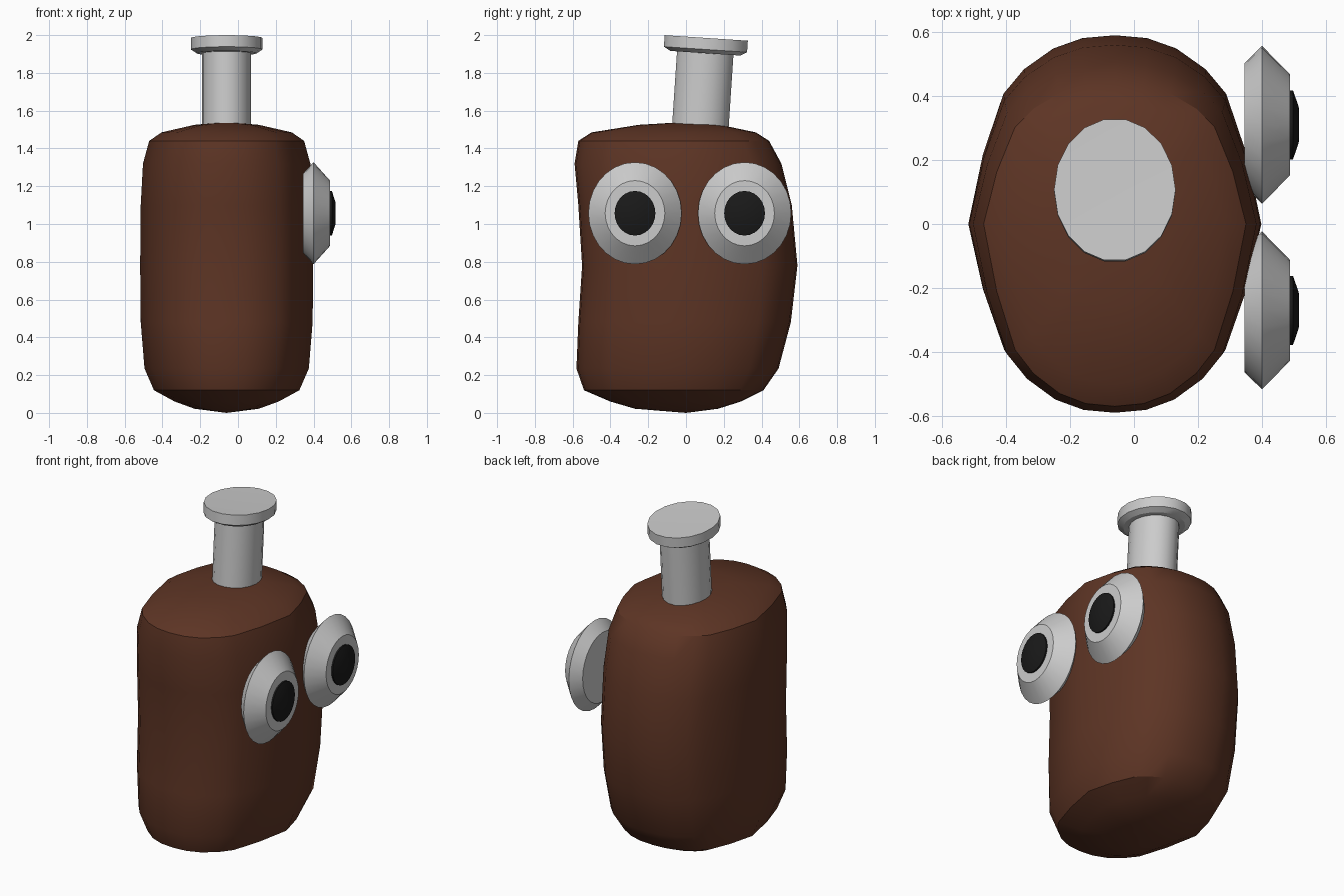
import bpy, bmesh, math
from mathutils import Matrix, Vector

if "Cube" in bpy.data.objects:
    bpy.data.objects.remove(bpy.data.objects["Cube"])


def material(name, rgb):
    m = bpy.data.materials.new(name)
    m.diffuse_color = (*rgb, 1)
    m.use_nodes = True
    m.node_tree.nodes["Principled BSDF"].inputs["Base Color"].default_value = m.diffuse_color
    return m


def loft(name, rings, mat=None, angle=30):
    """Skin a stack of rings; single-point rings close the ends."""
    bm = bmesh.new()
    loops = [[bm.verts.new(p) for p in ring] for ring in rings]
    for a, b in zip(loops, loops[1:]):
        n = max(len(a), len(b))
        for i in range(n):
            j = (i + 1) % n
            if len(a) == 1:
                bm.faces.new((a[0], b[i], b[j]))
            elif len(b) == 1:
                bm.faces.new((a[i], a[j], b[0]))
            else:
                bm.faces.new((a[i], a[j], b[j], b[i]))
    bmesh.ops.recalc_face_normals(bm, faces=bm.faces)
    me = bpy.data.meshes.new(name)
    bm.to_mesh(me)
    bm.free()
    ob = bpy.data.objects.new(name, me)
    bpy.context.collection.objects.link(ob)
    if mat:
        me.materials.append(mat)
    bpy.ops.object.select_all(action='DESELECT')
    ob.select_set(True)
    bpy.context.view_layer.objects.active = ob
    bpy.ops.object.shade_smooth_by_angle(angle=math.radians(angle))
    return ob


def lathe(name, profile, sx, sy, matrix, sides, mat=None):
    """Oval lathe of (radius, height) points around local z."""
    rings = []
    for r, h in profile:
        steps = sides if r else 1
        rings.append([matrix @ Vector((r * sx * math.cos(2 * math.pi * i / steps),
                                       r * sy * math.sin(2 * math.pi * i / steps), h))
                      for i in range(steps)])
    return loft(name, rings, mat)


brown = material("brown", (0.11, 0.035, 0.018))
black = material("black", (0.01, 0.01, 0.01))
CX = -0.06

# Body: egg-shaped section, leaning back in the middle
quarter = [(1, 0), (.9, .37), (.76, .69), (.62, .82), (.42, .93), (.22, .985)]
outline = (quarter + [(0, 1)] + [(-x, y) for x, y in quarter[::-1]]
           + [(-x, -y) for x, y in quarter[1:]] + [(0, -1)]
           + [(x, -y) for x, y in quarter[:0:-1]])
# height, half width, front depth, back depth
sections = [(0.0, 0, 0, 0), (0.022, .17, .27, .17), (0.06, .275, .40, .29),
            (0.12, .385, .54, .41), (0.235, .435, .58, .49), (0.48, .455, .57, .555),
            (0.78, .458, .55, .59), (1.1, .455, .57, .56), (1.32, .443, .59, .505),
            (1.44, .41, .57, .44), (1.485, .345, .50, .37), (1.525, .17, .25, .18),
            (1.54, 0, 0, 0)]
body = []
for z, w, f, b in sections:
    pts = outline if w else [(0, 0)]
    body.append([(CX + x * w, y * (b if y > 0 else f), z) for x, y in pts])
loft("body", body, brown)

# Neck tube and its cap, tilted slightly backwards
tilt = Matrix.Translation((CX, 0.075, 1.5)) @ Matrix.Rotation(math.radians(-3.8), 4, 'X')
lathe("neck", [(0, -.05), (1, -.05), (1, .42), (0, .42)], .13, .152, tilt, 18)
lathe("neck_cap", [(0, .405), (.84, .405), (1, .425), (1, .486), (0, .482)],
      .19, .224, tilt, 18)

# Eyes on the right side, facing +x: local x becomes y, local y becomes z
for label, y in (("front", -0.27), ("back", 0.31)):
    face = Matrix(((0, 0, 1, 0), (1, 0, 0, y), (0, 1, 0, 1.057), (0, 0, 0, 1)))
    lathe(label + "_eye", [(0, .345), (.78, .345), (1, .40), (.67, .48), (.64, .487), (0, .49)],
          .247, .27, face, 28)
    lathe(label + "_pupil", [(0, .47), (1, .47), (1, .497), (.52, .515), (0, .516)],
          .108, .118, face, 24, black)
